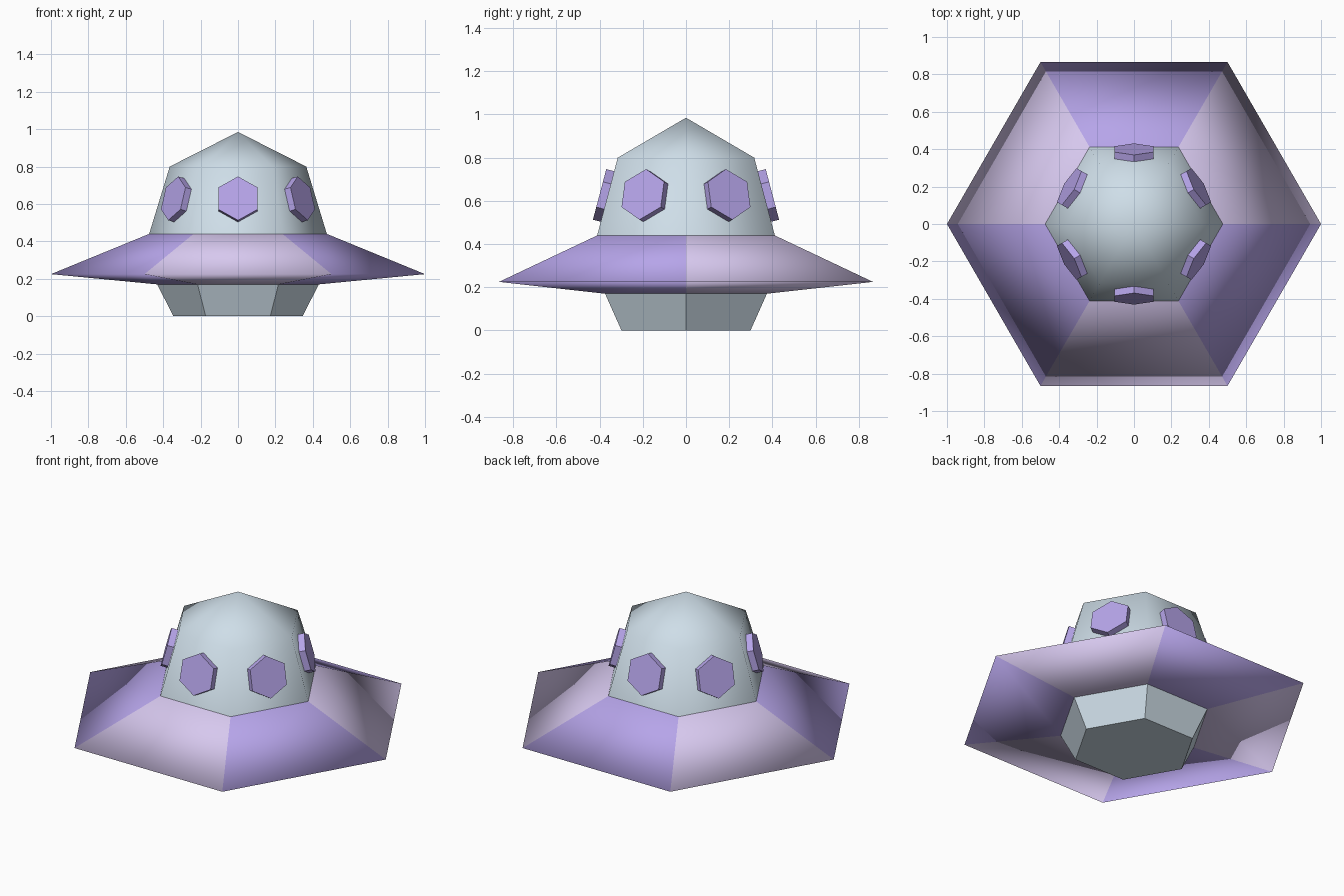
import bpy, math
from mathutils import Matrix, Vector

if "Cube" in bpy.data.objects:
    bpy.data.objects.remove(bpy.data.objects["Cube"])

SIDES = 6


def material(name, rgb):
    m = bpy.data.materials.new(name)
    m.diffuse_color = (*rgb, 1)
    m.use_nodes = True
    m.node_tree.nodes["Principled BSDF"].inputs["Base Color"].default_value = m.diffuse_color
    return m


blue = material("pale_blue", (0.62, 0.73, 0.81))
purple = material("purple", (0.47, 0.375, 0.82))
lilac = material("lilac", (0.68, 0.58, 0.86))


def make_object(name, verts, faces, mats, smooth=False):
    me = bpy.data.meshes.new(name)
    me.from_pydata(verts, [], faces)
    for m in mats:
        me.materials.append(m)
    for p in me.polygons:
        p.use_smooth = smooth
    me.update()
    ob = bpy.data.objects.new(name, me)
    bpy.context.collection.objects.link(ob)
    return ob


def hex_lathe(name, profile, mats, smooth=False, apex=None, bottom=False):
    """Six-sided body from (radius, z) rings listed bottom to top."""
    verts, faces = [], []
    for r, z in profile:
        for k in range(SIDES):
            a = math.tau * k / SIDES
            verts.append((r * math.cos(a), r * math.sin(a), z))
    for i in range(len(profile) - 1):
        for k in range(SIDES):
            n = (k + 1) % SIDES
            a, b = i * SIDES, (i + 1) * SIDES
            faces.append((a + k, a + n, b + n, b + k))
    if apex is not None:
        t = (len(profile) - 1) * SIDES
        verts.append((0, 0, apex))
        faces += [(t + k, t + (k + 1) % SIDES, len(verts) - 1) for k in range(SIDES)]
    if bottom:
        faces.append(tuple(reversed(range(SIDES))))
    ob = hex_lathe_obj = make_object(name, verts, faces, mats, smooth)
    # alternate the colours from side to side
    for i, p in enumerate(ob.data.polygons):
        p.material_index = (i % SIDES) % len(mats)
    return ob


# Base, saucer disc and domed cabin
base = hex_lathe("base", [(0.345, 0.0), (0.435, 0.175)], [blue], bottom=True)
disc = hex_lathe("saucer_disc", [(0.43, 0.17), (1.0, 0.225), (0.475, 0.44)],
                 [lilac, purple], smooth=True)
dome = hex_lathe("cabin_dome", [(0.475, 0.44), (0.365, 0.80)], [blue],
                 smooth=True, apex=0.985)

# Hexagonal windows, one on each dome wall, leaning with the wall
R, DEPTH = 0.121, 0.06
TILT = math.atan2(0.095, 0.36)
ring = [(R * math.sin(math.tau * k / 6), R * math.cos(math.tau * k / 6)) for k in range(6)]
for w in range(SIDES):
    spin = Matrix.Rotation(math.radians(30 + 60 * w), 4, 'Z')
    place = spin @ Matrix.Translation((0.40, 0, 0.63)) @ Matrix.Rotation(-TILT, 4, 'Y')
    verts = [place @ Vector((x, y, z)) for x in (-DEPTH, 0) for y, z in ring]
    faces = [(k, 6 + k, 6 + (k + 1) % 6, (k + 1) % 6) for k in range(6)]
    faces += [tuple(range(6)), tuple(reversed(range(6, 12)))]
    make_object(f"window_{w + 1}", verts, faces, [purple])
